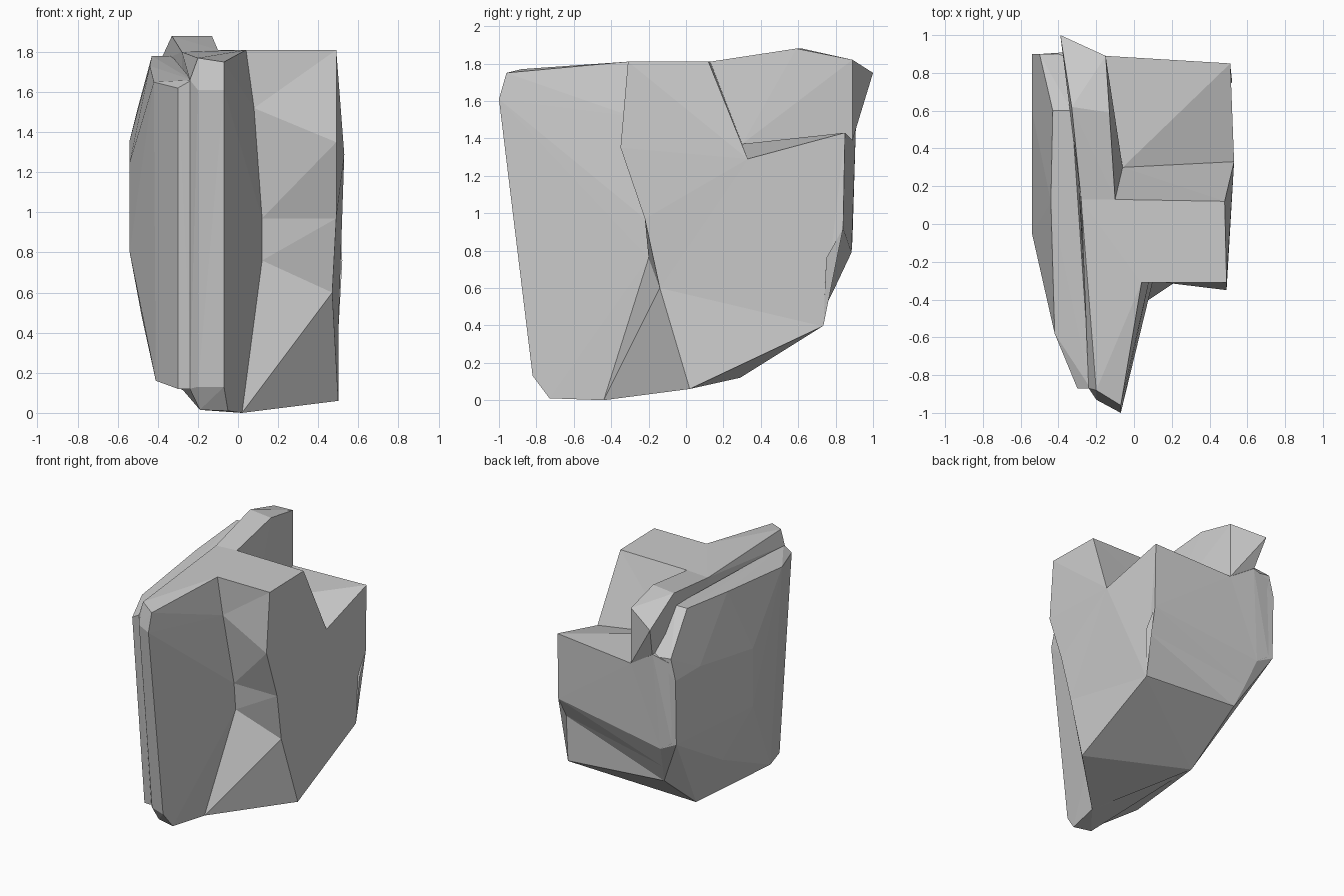
import bpy, bmesh


def finish(name, bm):
    bmesh.ops.recalc_face_normals(bm, faces=bm.faces[:])
    me = bpy.data.meshes.new(name)
    bm.to_mesh(me)
    bm.free()
    ob = bpy.data.objects.new(name, me)
    bpy.context.collection.objects.link(ob)
    return ob


def chiselled(name, corners):
    """Faceted convex chunk of stone spanned by its corner points."""
    bm = bmesh.new()
    for c in corners:
        bm.verts.new(c)
    bmesh.ops.convex_hull(bm, input=bm.verts[:])
    loose = [v for v in bm.verts if not v.link_faces]
    bmesh.ops.delete(bm, geom=loose, context='VERTS')
    return finish(name, bm)


def bridged(name, outer, inner):
    """Solid between two matching side profiles."""
    bm = bmesh.new()
    a = [bm.verts.new(p) for p in outer]
    b = [bm.verts.new(p) for p in inner]
    n = len(a)
    for i in range(n):
        j = (i + 1) % n
        bm.faces.new((a[i], a[j], b[j], b[i]))
    bm.faces.new(a)
    bm.faces.new(b[::-1])
    bmesh.ops.triangulate(bm, faces=bm.faces[:])
    return finish(name, bm)


# right block with the notched step at the back and the undercut below it
bridged("right_block",
        [(.49, -.31, 1.81), (.48, .12, 1.81), (.53, .33, 1.29), (.51, .85, 1.43),
         (.51, .84, .92), (.52, .75, .76), (.5, .735, .4), (.5, .73, .395), (.5, .02, .06),
         (.47, -.14, .6), (.49, -.22, .97), (.49, -.35, 1.35)],
        [(.04, -.31, 1.81), (-.1, .13, 1.81), (-.06, .3, 1.37), (-.15, .89, 1.39),
         (-.4, .885, .79), (-.36, .8, .61), (-.32, .725, .46), (-.29, .29, .12),
         (.02, -.44, 0), (.12, -.2, .76), (.12, -.22, .97), (.08, -.3, 1.52)])

# thin wedge-shaped fin reaching to the front
chiselled("front_fin",
          [(-.07, -1, 1.61), (-.2, -.93, 1.61), (-.07, -.96, 1.75), (-.2, -.88, 1.77),
           (-.24, -.87, 1.66), (-.07, -.82, .13), (-.2, -.77, .13), (-.24, -.72, .12),
           (-.19, -.7, .015), (-.05, -.73, .01), (.02, -.44, 0), (.12, -.2, .76),
           (.12, -.22, .97), (.08, -.3, 1.52), (.04, -.31, 1.81), (-.1, .13, 1.81),
           (-.28, .13, 1.8), (-.28, .13, .12), (-.1, .25, .13)])

# raised ridge overhanging at the back
chiselled("back_ridge",
          [(-.1, .13, 1.81), (-.28, .13, 1.8), (-.33, .62, 1.88), (-.13, .59, 1.88),
           (-.15, .89, 1.82), (-.39, 1, 1.75), (-.35, .915, 1.52), (-.06, .3, 1.37),
           (-.15, .89, 1.39), (-.28, .13, 1.3)])

# back wall below the ridge
chiselled("back_wall",
          [(-.15, .89, 1.39), (-.35, .91, 1.52), (-.5, .9, 1.48), (-.4, .885, .79),
           (-.5, .89, .86), (-.32, .725, .46), (-.29, .29, .12), (-.06, .3, 1.37),
           (-.28, .13, 1.5), (-.28, .1, .12), (-.15, .13, .12)])

# left layer, lower than the fin so a groove shows between them
chiselled("left_layer",
          [(-.43, .6, 1.78), (-.33, .6, 1.78), (-.44, .12, 1.73), (-.29, .2, 1.72),
           (-.42, -.58, 1.65), (-.28, -.58, 1.67), (-.3, -.87, 1.62), (-.23, -.87, 1.66),
           (-.3, -.72, .12), (-.23, -.72, .12), (-.41, -.45, .16), (-.54, -.05, 1.25),
           (-.54, -.05, .8), (-.54, .6, 1.36), (-.54, .9, 1.36), (-.5, .9, 1.52),
           (-.35, .9, 1.5), (-.54, .89, .86), (-.4, .885, .79), (-.48, .24, .48),
           (-.32, .725, .46), (-.29, .29, .12)])
